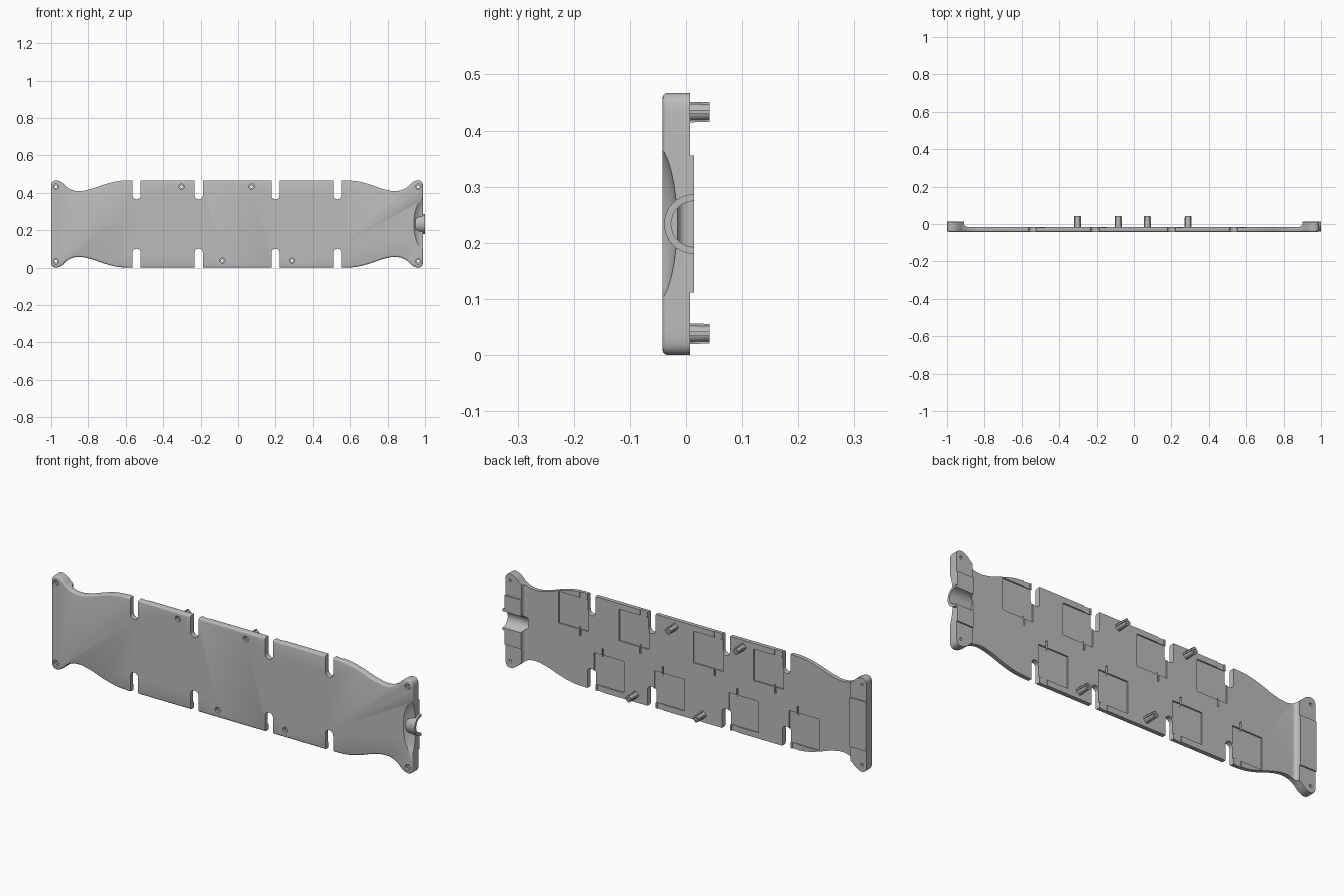
import bpy, bmesh, math
from mathutils import Matrix, Vector

cube = bpy.data.objects.get("Cube")
if cube:
    bpy.data.objects.remove(cube)

MID = 0.2335                 # middle height of the panel
CX = -0.005                  # middle of the panel body in x
FRONT, FLOOR, PAD, TAB = -0.042, -0.015, 0.007, 0.014
SLOTS = [CX + s for s in (-0.537, -0.205, 0.205, 0.537)]

mat = bpy.data.materials.new("light grey plastic")
mat.use_nodes = True
grey = (0.5, 0.5, 0.5, 1)
mat.diffuse_color = grey
mat.node_tree.nodes["Principled BSDF"].inputs["Base Color"].default_value = grey


def box(bm, x0, x1, y0, y1, z0, z1):
    m = Matrix.Translation(((x0 + x1) / 2, (y0 + y1) / 2, (z0 + z1) / 2))
    m = m @ Matrix.Diagonal((x1 - x0, y1 - y0, z1 - z0, 1))
    return bmesh.ops.create_cube(bm, size=1, matrix=m)["verts"]


def rod(bm, axis, start, length, r1, r2=None, sides=24):
    """Cylinder or cone growing from start along +x or +y."""
    turn = Matrix.Rotation(-math.pi / 2, 4, "X") if axis == "Y" else Matrix.Rotation(math.pi / 2, 4, "Y")
    m = Matrix.Translation(start) @ turn @ Matrix.Translation((0, 0, length / 2))
    bmesh.ops.create_cone(bm, cap_ends=True, segments=sides, radius1=r1,
                          radius2=r1 if r2 is None else r2, depth=length, matrix=m)


def finish(bm, name):
    bmesh.ops.recalc_face_normals(bm, faces=bm.faces[:])
    me = bpy.data.meshes.new(name)
    bm.to_mesh(me)
    bm.free()
    me.materials.append(mat)
    ob = bpy.data.objects.new(name, me)
    bpy.context.collection.objects.link(ob)
    return ob


def boolean(ob, bm, operation="DIFFERENCE"):
    tool = finish(bm, "cutter")
    tool.hide_render = True
    mod = ob.modifiers.new("cut", "BOOLEAN")
    mod.operation, mod.solver, mod.object = operation, "EXACT", tool
    bpy.context.view_layer.objects.active = ob
    bpy.ops.object.modifier_apply(modifier=mod.name)
    bpy.data.objects.remove(tool)


def smooth_curve(pts, steps=3):
    """Catmull-Rom curve through the points."""
    p = [Vector(q) for q in [pts[0]] + pts + [pts[-1]]]
    out = []
    for a, b, c, d in zip(p, p[1:], p[2:], p[3:]):
        for i in range(steps):
            t = i / steps
            out.append(0.5 * (2 * b + (c - a) * t + (2 * a - 5 * b + 4 * c - d) * t * t
                              + (3 * b - a - 3 * c + d) * t ** 3))
    return out + [p[-1]]


# Panel outline: straight middle, waisted neck, rounded corner lobes
quarter = smooth_curve([(.56, .2335), (.61, .232), (.66, .225), (.72, .208), (.77, .19),
                        (.82, .178), (.85, .176), (.88, .181), (.91, .197), (.93, .216),
                        (.95, .229), (.97, .2335), (.985, .228), (.993, .214), (.995, .19)])
outline = []
for sx, sz in ((1, 1), (1, -1), (-1, -1), (-1, 1)):
    pts = quarter if sx * sz > 0 else quarter[::-1]
    outline += [(CX + sx * u, MID + sz * h) for u, h in pts]

bm = bmesh.new()
front = bm.faces.new([bm.verts.new((x, FRONT, z)) for x, z in outline])
rim = front.edges[:]
ext = bmesh.ops.extrude_face_region(bm, geom=[front], use_keep_orig=True)
bmesh.ops.translate(bm, verts=[v for v in ext["geom"] if isinstance(v, bmesh.types.BMVert)],
                    vec=(0, TAB - FRONT, 0))
bmesh.ops.recalc_face_normals(bm, faces=bm.faces[:])
bmesh.ops.bevel(bm, geom=rim, offset=0.009, segments=3, profile=0.5, affect="EDGES")
plate = finish(bm, "main_plate")

# Hollow back between the two end blocks, with rounded inner corners
bm = bmesh.new()
box(bm, CX - 0.905, CX + 0.905, FLOOR, 0.1, -0.1, 0.6)
edges = [e for e in bm.edges if all(abs(v.co.y - FLOOR) < 1e-4 for v in e.verts)
         and abs(e.verts[0].co.x - e.verts[1].co.x) < 1e-4]
bmesh.ops.bevel(bm, geom=edges, offset=0.018, segments=5, profile=0.5, affect="EDGES")
boolean(plate, bm)

# Lower the corner pads, leaving a raised tab in the middle of each end
bm = bmesh.new()
box(bm, -1.2, 1.2, PAD, 0.1, MID + 0.122, 0.7)
box(bm, -1.2, 1.2, PAD, 0.1, -0.2, MID - 0.122)
boolean(plate, bm)

# Edge slots with rounded inner ends
straight, ends = bmesh.new(), bmesh.new()
for s in SLOTS:
    for side in (1, -1):
        z0, z1 = sorted((MID + side * 0.154, MID + side * 0.4))
        box(straight, s - 0.022, s + 0.022, -0.1, 0.1, z0, z1)
        rod(ends, "Y", (s, -0.1, MID + side * 0.154), 0.2, 0.0221)
boolean(plate, straight)
boolean(plate, ends)

# Shallow square pockets on the back, with a slit and an edge notch each
pockets, slits, notches = bmesh.new(), bmesh.new(), bmesh.new()
for s in SLOTS:
    for side in (1, -1):
        def recess(target, a, b, h0, h1, depth):
            x0, x1 = sorted((s + side * a, s + side * b))
            z0, z1 = sorted((MID + side * h0, MID + side * h1))
            box(target, x0, x1, FLOOR - depth, 0.05, z0, z1)
        recess(pockets, 0.015, 0.18, 0.048, 0.205, 0.007)
        recess(slits, 0.058, 0.066, 0.015, 0.06, 0.009)
        recess(notches, 0.03, 0.065, 0.195, 0.3, 0.004)
for cutter in (pockets, slits, notches):
    boolean(plate, cutter)

# Scooped front of the left end around the cable cradle
bm = bmesh.new()
bmesh.ops.create_uvsphere(bm, u_segments=32, v_segments=20, radius=1,
                          matrix=Matrix.Translation((1, -0.07, MID)) @ Matrix.Diagonal((.07, .055, .16, 1)))
boolean(plate, bm)

# Cradle bore and its half-round collar
collar_bm = bmesh.new()
rod(collar_bm, "X", (0.95, TAB, MID), 0.05, 0.053, sides=40)
collar = finish(collar_bm, "cradle_collar")
bm = bmesh.new()
box(bm, 0.8, 1.2, TAB, 0.2, 0, 0.5)
boolean(collar, bm)
for part in (plate, collar):
    bm = bmesh.new()
    rod(bm, "X", (0.88, TAB + 0.0005, MID), 0.3, 0.041, sides=32)
    boolean(part, bm)

# Screw holes: wide countersink in front, narrow hole through
posts = [(-0.302, 0.433), (0.072, 0.433), (-0.083, 0.038), (0.289, 0.038)]
lobes = [(CX + sx * 0.969, MID + sz * 0.2) for sx in (1, -1) for sz in (1, -1)]
wide, narrow = bmesh.new(), bmesh.new()
for x, z in posts + lobes:
    rod(wide, "Y", (x, -0.1, z), 0.07, 0.014)
    rod(narrow, "Y", (x, -0.1, z), 0.2, 0.007, sides=16)
boolean(plate, wide)
boolean(plate, narrow)

# Ribbed standoffs on the back
parts = [plate, collar]
for i, (x, z) in enumerate(posts):
    bm = bmesh.new()
    rod(bm, "Y", (x, FLOOR - 0.003, z), 0.042 - FLOOR + 0.003, 0.016, 0.014)
    post = finish(bm, f"standoff_{i + 1}")
    for w, t in ((0.019, 0.004), (0.004, 0.019)):
        rib = bmesh.new()
        verts = box(rib, x - w, x + w, FLOOR - 0.003, 0.0415, z - t, z + t)
        for v in verts:
            if v.co.y > 0:
                v.co.x, v.co.z = x + (v.co.x - x) * 0.92, z + (v.co.z - z) * 0.92
        boolean(post, rib, "UNION")
    bm = bmesh.new()
    rod(bm, "Y", (x, -0.1, z), 0.2, 0.007, sides=16)
    boolean(post, bm)
    parts.append(post)

# Smooth the curves, keep the corners crisp
for ob in bpy.context.view_layer.objects:
    ob.select_set(ob in parts)
bpy.context.view_layer.objects.active = plate
bpy.ops.object.shade_smooth_by_angle(angle=math.radians(32))
